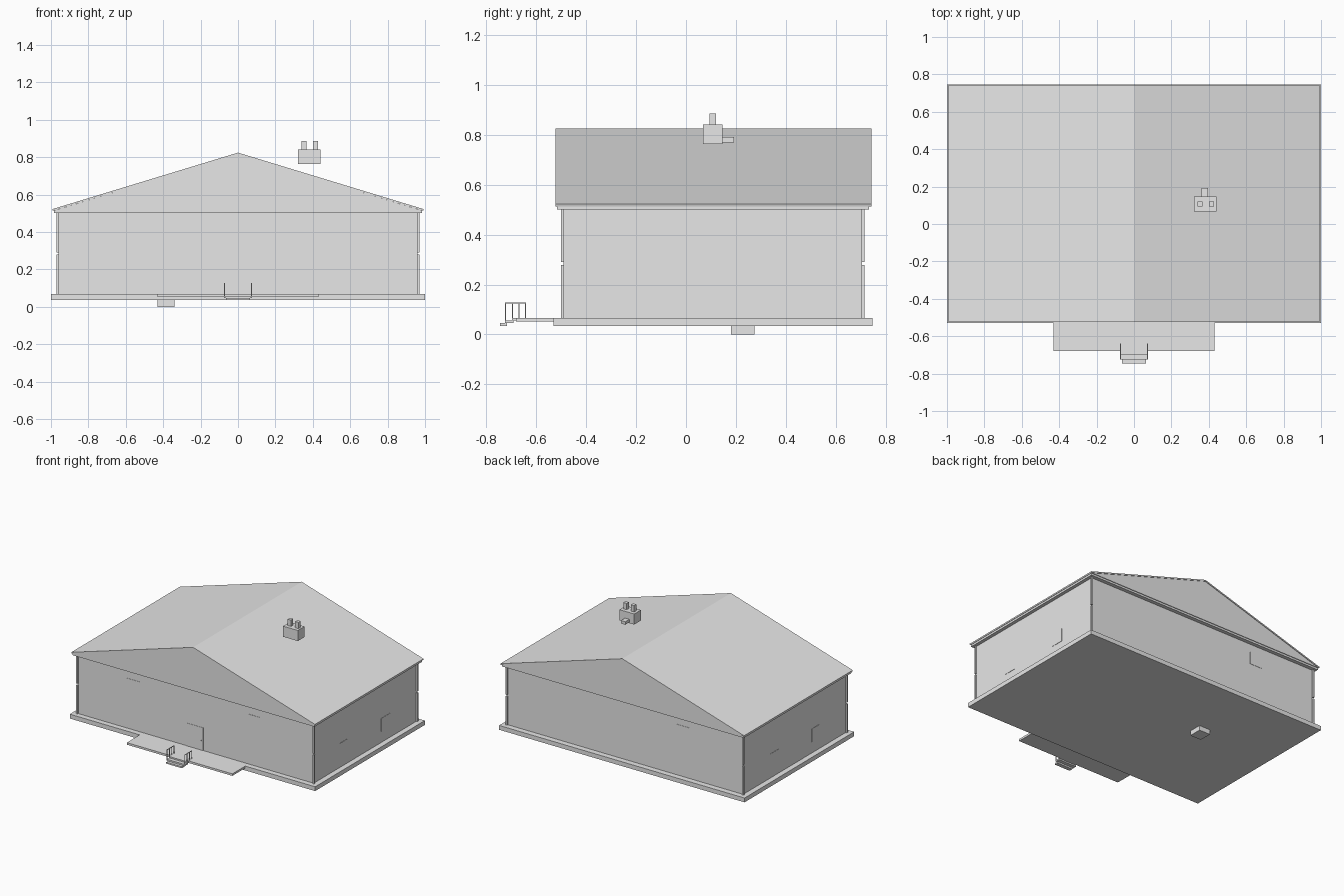
import bpy
import bmesh

old = bpy.data.objects.get("Cube")
if old:
    bpy.data.objects.remove(old, do_unlink=True)

GREY = (0.8, 0.8, 0.8, 1)
grey = bpy.data.materials.new("plain grey")
grey.use_nodes = True
grey.diffuse_color = GREY
grey.node_tree.nodes["Principled BSDF"].inputs["Base Color"].default_value = GREY


def finish(name, bm):
    bmesh.ops.recalc_face_normals(bm, faces=bm.faces)
    mesh = bpy.data.meshes.new(name)
    bm.to_mesh(mesh)
    bm.free()
    mesh.materials.append(grey)
    obj = bpy.data.objects.new(name, mesh)
    bpy.context.collection.objects.link(obj)
    return obj


def box(name, x, y, z):
    """Box from (low, high) ranges on each axis."""
    bm = bmesh.new()
    bmesh.ops.create_cube(bm, size=1)
    for v in bm.verts:
        for axis, (low, high) in enumerate((x, y, z)):
            v.co[axis] = low if v.co[axis] < 0 else high
    return finish(name, bm)


def extrude_y(name, profile, y):
    """Extrude an x-z outline along y."""
    bm = bmesh.new()
    face = bm.faces.new([bm.verts.new((px, y[0], pz)) for px, pz in profile])
    new = bmesh.ops.extrude_face_region(bm, geom=[face])["geom"]
    for v in new:
        if isinstance(v, bmesh.types.BMVert):
            v.co.y = y[1]
    return finish(name, bm)


WALL_X, FRONT, BACK = 0.96, -0.49, 0.705
FLOOR, EAVE = 0.067, 0.50

# Foundation and walls
box("foundation_slab", (-1, 1), (-0.53, 0.747), (0.035, FLOOR))
box("foundation_shaft", (-0.43, -0.34), (0.18, 0.275), (0, 0.04))
box("walls", (-WALL_X, WALL_X), (FRONT, BACK), (FLOOR, EAVE))

# Corner boards, each in two lengths
for sx, side in ((-1, "right"), (1, "left")):
    for y, end in ((FRONT, "front"), (BACK, "back")):
        sy = -1 if end == "front" else 1
        xs = sorted((sx * (WALL_X - 0.002), sx * (WALL_X + 0.01)))
        ys = sorted((y - sy * 0.002, y + sy * 0.01))
        box(f"corner_board_lower_{end}_{side}", xs, ys, (FLOOR, 0.279))
        box(f"corner_board_upper_{end}_{side}", xs, ys, (0.29, EAVE))

# Ceiling, gable and thin roof sheets
box("ceiling_slab", (-0.985, 0.985), (-0.517, 0.733), (EAVE, 0.515))
extrude_y("gable", [(-0.985, 0.514), (0.985, 0.514), (0, 0.815)], (-0.519, 0.738))
for sx, side in ((-1, "right"), (1, "left")):
    extrude_y(f"roof_sheet_{side}",
              [(0, 0.824), (sx * 0.993, 0.522), (sx * 0.99, 0.513), (0, 0.814)],
              (-0.523, 0.742))

# Ventilation unit above the roof
box("vent_unit", (0.32, 0.44), (0.068, 0.146), (0.762, 0.84))
box("vent_duct", (0.36, 0.395), (0.145, 0.193), (0.768, 0.79))
for x, side in ((0.339, "right"), (0.4, "left")):
    box(f"vent_stack_{side}", (x, x + 0.027), (0.094, 0.12), (0.84, 0.886))

# Porch and steps
box("porch", (-0.43, 0.43), (-0.68, -0.52), (0.052, FLOOR))
box("step_lower", (-0.064, 0.064), (-0.745, -0.716), (0.035, 0.046))
box("step_upper", (-0.074, 0.074), (-0.724, -0.69), (0.046, 0.057))
box("step_top", (-0.074, 0.074), (-0.697, -0.675), (0.056, FLOOR))

# Stair railings
R = 0.002
for sx, side in ((-1, "right"), (1, "left")):
    x = (sx * 0.072 - R, sx * 0.072 + R)
    box(f"rail_{side}", x, (-0.724, -0.64), (0.124, 0.128))
    for i, (y, foot) in enumerate(((-0.722, 0.055), (-0.695, 0.06),
                                   (-0.668, FLOOR), (-0.642, FLOOR))):
        box(f"rail_post_{side}_{i + 1}", x, (y - R, y + R), (foot, 0.126))

# Door, knob and windows as thin plates
T = 0.002
box("front_door", (-0.075, 0.06), (FRONT - T, FRONT), (FLOOR, 0.235))
box("door_knob", (0.04, 0.047), (FRONT - 0.005, FRONT), (0.135, 0.142))
for x, side in ((-0.56, "right"), (0.42, "left")):
    box(f"front_window_{side}", (x, x + 0.1), (FRONT - T, FRONT), (0.34, 0.435))
box("back_window", (-0.52, -0.42), (BACK, BACK + T), (0.35, 0.44))
for sx, side in ((-1, "right"), (1, "left")):
    x = sorted((sx * WALL_X, sx * (WALL_X + T)))
    for y, place in ((-0.14, "front"), (0.345, "back")):
        box(f"side_window_{side}_{place}", x, (y - 0.05, y + 0.05), (0.15, 0.245))
